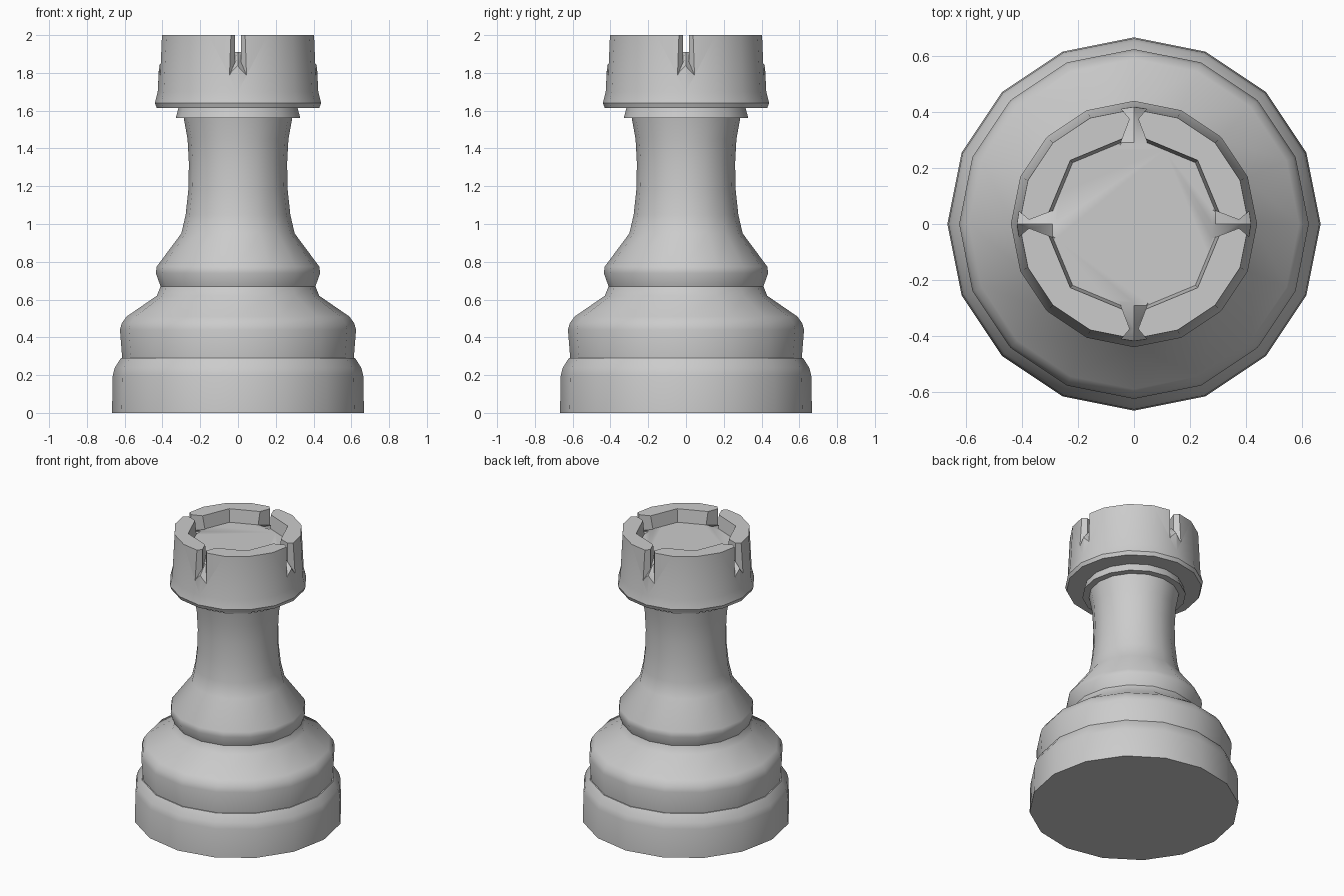
import bpy, bmesh, math

if "Cube" in bpy.data.objects:
    bpy.data.objects.remove(bpy.data.objects["Cube"])

SIDES = 16


def add_object(name, bm):
    bmesh.ops.recalc_face_normals(bm, faces=bm.faces)
    mesh = bpy.data.meshes.new(name)
    bm.to_mesh(mesh)
    bm.free()
    obj = bpy.data.objects.new(name, mesh)
    bpy.context.collection.objects.link(obj)
    return obj


def skin(bm, rings):
    """Join equal-length vertex loops with quads and cap both ends."""
    loops = [[bm.verts.new(p) for p in ring] for ring in rings]
    n = len(loops[0])
    for a, b in zip(loops, loops[1:]):
        for i in range(n):
            j = (i + 1) % n
            bm.faces.new((a[i], a[j], b[j], b[i]))
    bm.faces.new(loops[0])
    bm.faces.new(loops[-1])


def ring(r, z, octagonal=False):
    pts = []
    for i in range(SIDES):
        a = math.tau * i / SIDES
        k = math.cos(math.pi / 8) if octagonal and i % 2 else 1
        pts.append((r * k * math.cos(a), r * k * math.sin(a), z))
    return pts


# Turned body: base, collar, stem and battlement
profile = [
    (0.667, 0), (0.663, 0.20), (0.652, 0.24), (0.62, 0.29), (0.613, 0.29),
    (0.625, 0.44), (0.615, 0.475), (0.59, 0.51), (0.43, 0.62), (0.41, 0.67),
    (0.435, 0.74), (0.43, 0.775), (0.30, 0.95), (0.277, 1.05), (0.263, 1.18),
    (0.26, 1.32), (0.267, 1.45), (0.287, 1.56), (0.33, 1.56), (0.315, 1.615),
    (0.43, 1.615), (0.44, 1.64), (0.425, 1.70), (0.41, 2.0),
]
rings = [ring(r, z) for r, z in profile]
# Sunken platform with an eight-sided inner wall
rings += [ring(0.322, 2.0, True), ring(0.31, 1.91, True)]
bm = bmesh.new()
skin(bm, rings)
body = add_object("tower_body", bm)

# Four pinched slots: (radius, half width, side bottom, middle bottom)
sections = [(0.27, 0.055, 1.915, 1.915), (0.375, 0.015, 1.86, 1.89),
            (0.46, 0.085, 1.69, 1.79)]
bm = bmesh.new()
for k in range(4):
    c, s = math.cos(k * math.pi / 2), math.sin(k * math.pi / 2)
    loops = []
    for r, w, z_side, z_mid in sections:
        pts = [(w, 2.1), (w, z_side), (0, z_mid), (-w, z_side), (-w, 2.1)]
        loops.append([(r * c - t * s, r * s + t * c, z) for t, z in pts])
    skin(bm, loops)
cutter = add_object("slot_cutter", bm)
cutter.hide_render = True

# Cut the slots, then remove the helper
mod = body.modifiers.new("slots", 'BOOLEAN')
mod.operation = 'DIFFERENCE'
mod.solver = 'EXACT'
mod.object = cutter
bpy.context.view_layer.objects.active = body
body.select_set(True)
bpy.ops.object.modifier_apply(modifier=mod.name)
bpy.data.objects.remove(cutter)
bpy.ops.object.shade_smooth_by_angle(angle=math.radians(35))
